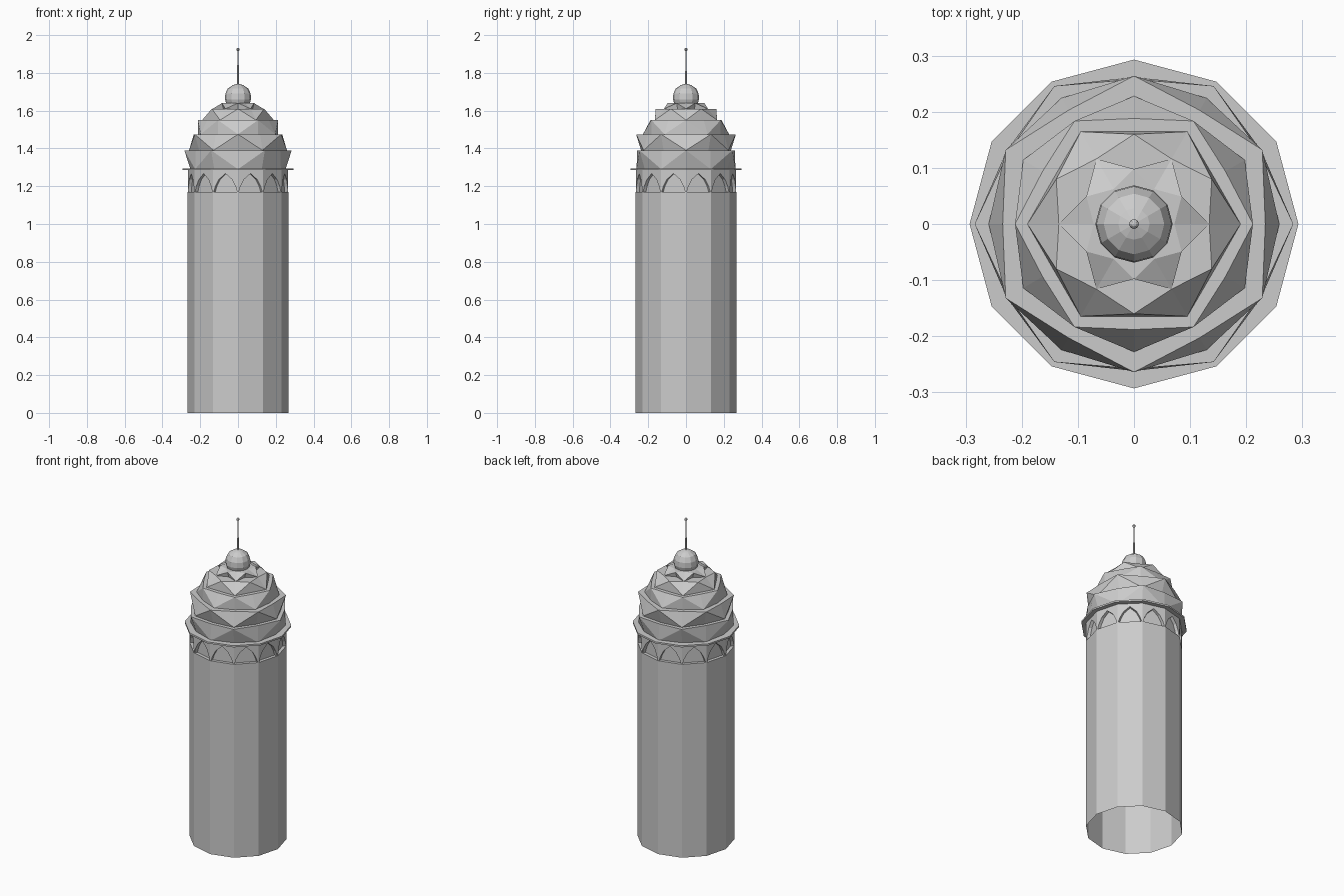
import bpy, bmesh, math

if "Cube" in bpy.data.objects:
    bpy.data.objects.remove(bpy.data.objects["Cube"])

N = 12


def polar(r, a, z):
    a = math.radians(a)
    return (r * math.cos(a), r * math.sin(a), z)


def make(name, bm):
    bmesh.ops.recalc_face_normals(bm, faces=bm.faces)
    me = bpy.data.meshes.new(name)
    bm.to_mesh(me)
    bm.free()
    ob = bpy.data.objects.new(name, me)
    bpy.context.collection.objects.link(ob)
    return ob


def lathe(name, profile, n=N, close=False):
    """Revolve (r, z) points into a faceted open shell."""
    bm = bmesh.new()
    rings = [[bm.verts.new(polar(r, 360 * i / n, z)) for i in range(n)] for r, z in profile]
    pairs = list(zip(rings, rings[1:])) + ([(rings[-1], rings[0])] if close else [])
    for a, b in pairs:
        for i in range(n):
            j = (i + 1) % n
            bm.faces.new((a[i], a[j], b[j], b[i]))
    bmesh.ops.remove_doubles(bm, verts=bm.verts, dist=1e-5)
    return make(name, bm)


# Shaft, open at the bottom, with the recessed wall behind the arches
lathe("shaft", [(0.267, 0), (0.267, 1.17), (0.248, 1.17), (0.248, 1.29)])
# Thin cornice ring
lathe("cornice", [(0.25, 1.285), (0.293, 1.285), (0.293, 1.295), (0.23, 1.295)], close=True)

# Arcade: one pointed arch on each side, with its depth
bm = bmesh.new()
arch = [(0.03, 1.17), (0.10, 1.20), (0.24, 1.236), (0.5, 1.267),
        (0.76, 1.236), (0.90, 1.20), (0.97, 1.17)]
for s in range(N):
    def pt(t, z, r):
        a, b = polar(r, 30 * s, z), polar(r, 30 * s + 30, z)
        return bm.verts.new([p + (q - p) * t for p, q in zip(a, b)])
    path = [(0, 1.17)] + arch + [(1, 1.17)]
    low = [pt(t, z, 0.266) for t, z in path]
    top = [pt(t, 1.287, 0.266) for t, z in path]
    back = [pt(t, z, 0.248) for t, z in arch]
    for i in range(len(path) - 1):
        if i in (0, len(path) - 2):
            bm.faces.new((low[i], low[i + 1], top[i + 1], top[i]))
            continue
        bm.faces.new((low[i], low[i + 1], top[i + 1], top[i]))
        bm.faces.new((low[i], back[i - 1], back[i], low[i + 1]))
make("arcade", bm)

# Dome tiers: z0, z1, then radii at valley and tip angles for base and top
tiers = [
    (1.29, 1.39, 0.252, 0.262, 0.284, 0.258, 0),
    (1.39, 1.475, 0.238, 0.259, 0.264, 0.234, 30),
    (1.475, 1.55, 0.212, 0.228, 0.212, 0.188, 0),
    (1.55, 1.61, 0.165, 0.190, 0.160, 0.134, 30),
    (1.61, 1.64, 0.090, 0.134, 0.098, 0.072, 30),
]
for k, (z0, z1, bt, bv, tt, tv, ph) in enumerate(tiers):
    bm = bmesh.new()
    base, top = [], []
    for i in range(N):
        tip = i % 2 == 0
        base.append(bm.verts.new(polar(bt if tip else bv, ph + 30 * i, z0)))
        top.append(bm.verts.new(polar(tt if tip else tv, ph + 30 * i, z1)))
    for i in range(N):
        j = (i + 1) % N
        t, v = (i, j) if i % 2 == 0 else (j, i)
        bm.faces.new((base[t], base[v], top[t]))
        bm.faces.new((base[v], top[v], top[t]))
    # flat ledge reaching in to the next tier
    inner = (tiers[k + 1][2] if k < 4 else 0.06) - 0.012
    led = [bm.verts.new(polar(inner, ph + 30 * i, z1)) for i in range(N)]
    for i in range(N):
        j = (i + 1) % N
        bm.faces.new((top[i], top[j], led[j], led[i]))
    make(f"dome_tier_{k + 1}", bm)

# Small cap dome and finial
lathe("cap_dome", [(0.062, 1.638), (0.069, 1.66), (0.067, 1.69), (0.054, 1.718),
                   (0.028, 1.735), (0.006, 1.742), (0, 1.743)])
lathe("spire", [(0.006, 1.735), (0.004, 1.84), (0.003, 1.915)], 6)
bpy.ops.mesh.primitive_uv_sphere_add(segments=8, ring_count=6, radius=0.009, location=(0, 0, 1.924))
bpy.context.object.name = "finial_ball"
